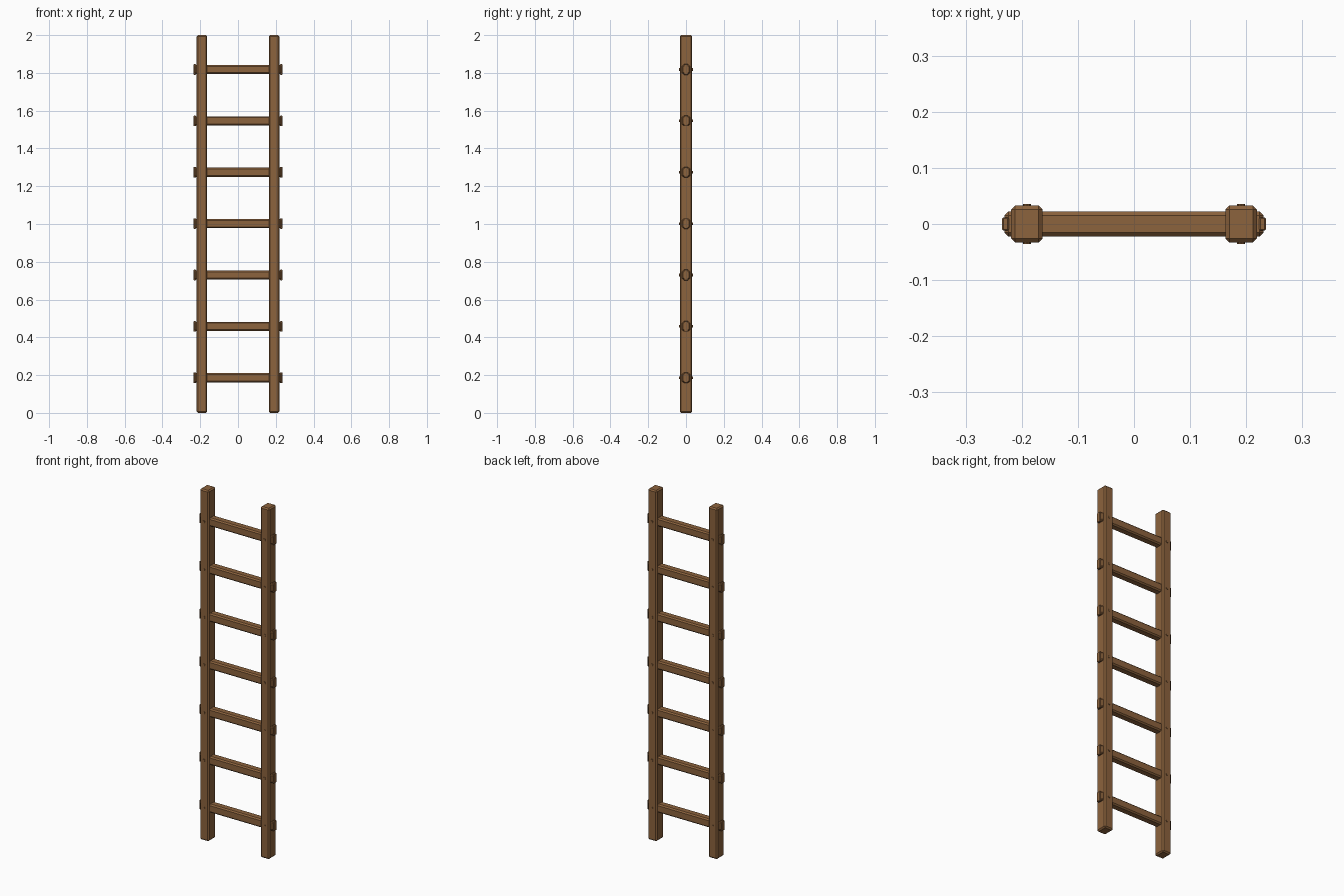
import bpy, bmesh, math
from mathutils import Matrix, Vector

if "Cube" in bpy.data.objects:
    bpy.data.objects.remove(bpy.data.objects["Cube"])

wood = bpy.data.materials.new("brown wood")
wood.diffuse_color = (0.265, 0.125, 0.047, 1)
wood.use_nodes = True
wood.node_tree.nodes["Principled BSDF"].inputs["Base Color"].default_value = wood.diffuse_color


def finish(name, bm):
    me = bpy.data.meshes.new(name)
    bm.to_mesh(me)
    bm.free()
    me.materials.append(wood)
    ob = bpy.data.objects.new(name, me)
    bpy.context.collection.objects.link(ob)
    return ob


def box(name, centre, size, bevel):
    """Box with flat chamfered edges."""
    bm = bmesh.new()
    bmesh.ops.create_cube(bm, size=1, matrix=Matrix.Translation(centre) @ Matrix.Diagonal((*size, 1)))
    bmesh.ops.bevel(bm, geom=bm.edges[:], offset=bevel, segments=1, affect='EDGES')
    return finish(name, bm)


def pin(name, centre, radius, length):
    """Small eight-sided dowel running front to back."""
    bm = bmesh.new()
    bmesh.ops.create_cone(bm, cap_ends=True, segments=8, radius1=radius, radius2=radius, depth=length,
                          matrix=Matrix.Translation(centre) @ Matrix.Rotation(math.pi / 2, 4, 'X'))
    return finish(name, bm)


# Side rails
RAIL_X = 0.191
for side, s in (("left", -1), ("right", 1)):
    box(f"{side}_rail", Vector((s * RAIL_X, 0, 1)), (0.056, 0.066, 2.0), 0.007)

# Rungs through the rails, with end wedges and locking pins
for i in range(7):
    z = 0.186 + 0.272 * i
    box(f"rung_{i + 1}", Vector((0, 0, z)), (0.462, 0.044, 0.048), 0.007)
    for side, s in (("left", -1), ("right", 1)):
        box(f"{side}_wedge_{i + 1}", Vector((s * 0.229, 0, z)), (0.012, 0.023, 0.056), 0.002)
        pin(f"{side}_pin_{i + 1}", Vector((s * RAIL_X, 0, z)), 0.007, 0.072)
